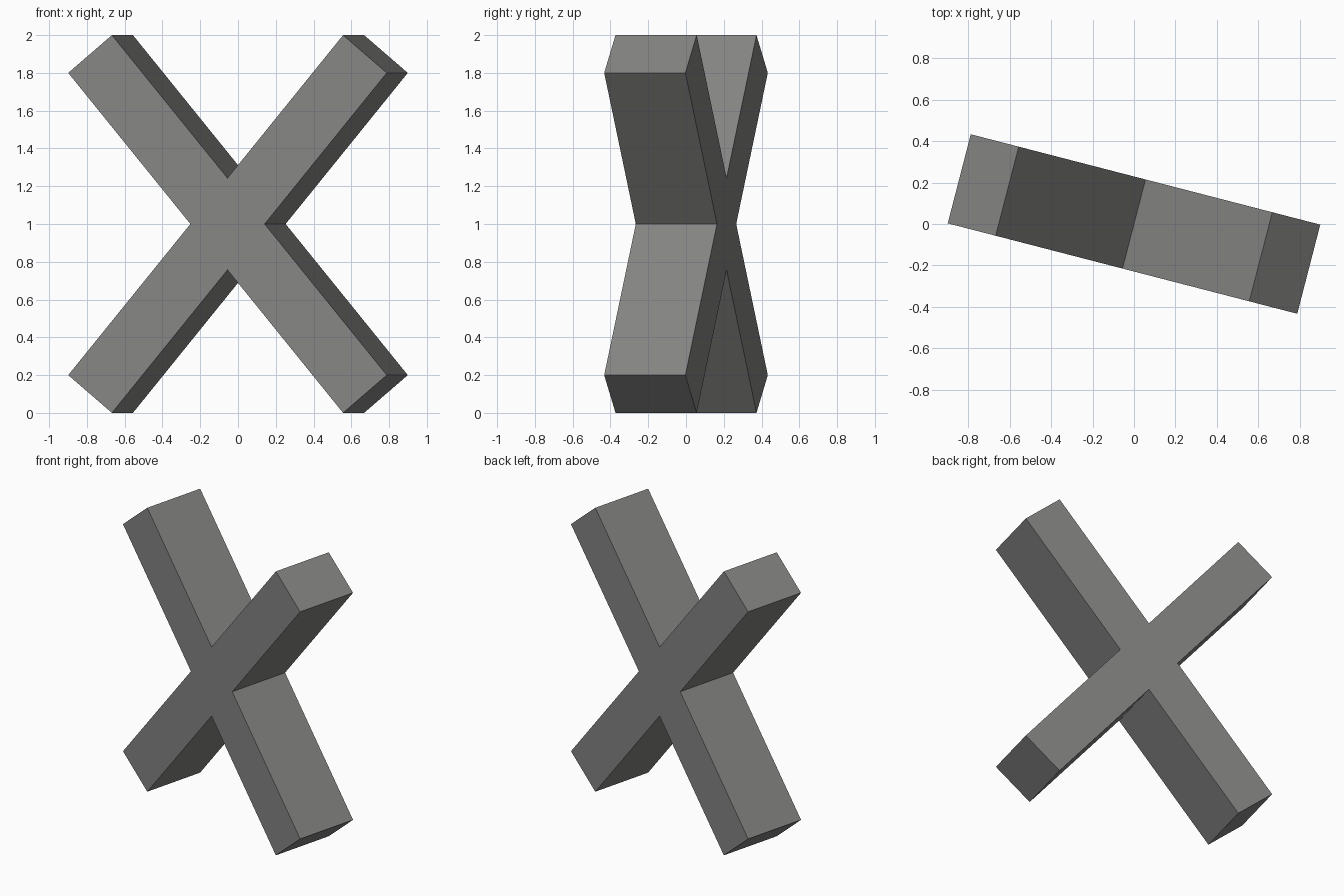
import bpy, bmesh, math
from mathutils import Matrix

if "Cube" in bpy.data.objects:
    bpy.data.objects.remove(bpy.data.objects["Cube"])

ANGLE = math.radians(-14.5)   # the cross is turned slightly about z
HALF_DEPTH = 0.222

# One quadrant of the X outline: arm side, two tip corners
quarter = [(0.203, 0.0), (0.871, 0.80), (0.632, 1.0), (0.0, 0.243)]
right = quarter[::-1][:3] + [quarter[0]]                  # top notch -> right notch
right += [(x, -z) for x, z in quarter[1:]]                # right notch -> bottom notch
outline = right + [(-x, z) for x, z in right[-2:0:-1]]    # mirrored left side

# Crossed beams, extruded through the depth
bm = bmesh.new()
face = bm.faces.new([bm.verts.new((x, -HALF_DEPTH, z + 1.0)) for x, z in outline])
ext = bmesh.ops.extrude_face_region(bm, geom=[face], use_keep_orig=True)
moved = [g for g in ext["geom"] if isinstance(g, bmesh.types.BMVert)]
bmesh.ops.translate(bm, verts=moved, vec=(0, 2 * HALF_DEPTH, 0))
bmesh.ops.rotate(bm, verts=bm.verts, cent=(0, 0, 0), matrix=Matrix.Rotation(ANGLE, 3, 'Z'))
bmesh.ops.recalc_face_normals(bm, faces=bm.faces)

mesh = bpy.data.meshes.new("crossed_beams")
bm.to_mesh(mesh)
bm.free()
obj = bpy.data.objects.new("crossed_beams", mesh)
bpy.context.collection.objects.link(obj)

# Plain grey
grey = bpy.data.materials.new("grey")
grey.diffuse_color = (0.235, 0.235, 0.23, 1)
grey.use_nodes = True
grey.node_tree.nodes["Principled BSDF"].inputs["Base Color"].default_value = grey.diffuse_color
mesh.materials.append(grey)
